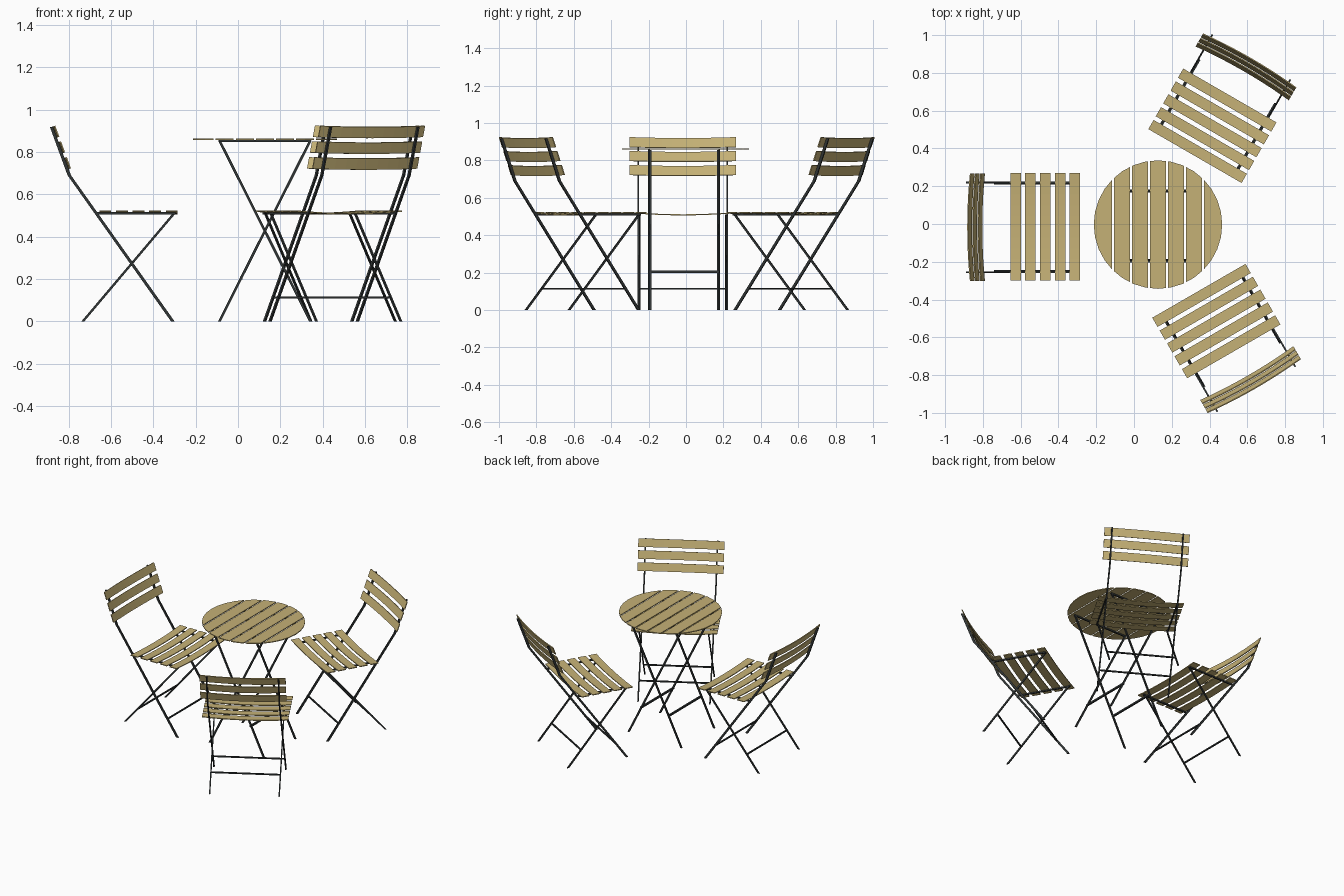
import bpy, bmesh, math
from mathutils import Vector, Matrix

if "Cube" in bpy.data.objects:
    bpy.data.objects.remove(bpy.data.objects["Cube"])

CENTRE = Vector((0.127, -0.003, 0))   # table centre, chairs are turned around it


def material(name, rgb):
    m = bpy.data.materials.new(name)
    m.diffuse_color = (*rgb, 1)
    m.use_nodes = True
    m.node_tree.nodes["Principled BSDF"].inputs["Base Color"].default_value = m.diffuse_color
    return m


WOOD = material("wood", (0.56, 0.44, 0.18))
METAL = material("dark_metal", (0.03, 0.035, 0.035))


def finish(bm, name, mat, angle=0.0):
    bmesh.ops.recalc_face_normals(bm, faces=bm.faces)
    me = bpy.data.meshes.new(name)
    bm.to_mesh(me)
    bm.free()
    me.materials.append(mat)
    ob = bpy.data.objects.new(name, me)
    bpy.context.collection.objects.link(ob)
    # parts are written in world position, then turned around the table
    ob.matrix_world = (Matrix.Translation(CENTRE) @ Matrix.Rotation(angle, 4, 'Z')
                       @ Matrix.Translation(-CENTRE))
    return ob


def loft(bm, rings):
    rows = [[bm.verts.new(p) for p in r] for r in rings]
    for a, b in zip(rows, rows[1:]):
        for k in range(4):
            j = (k + 1) % 4
            bm.faces.new((a[k], a[j], b[j], b[k]))
    bm.faces.new(rows[0])
    bm.faces.new(rows[-1][::-1])


def bar(bm, xz, y, depth, width):
    """Flat bar following points in the xz plane, with level ends."""
    rings = []
    for i, (x, z) in enumerate(xz):
        a, b = xz[max(i - 1, 0)], xz[min(i + 1, len(xz) - 1)]
        d = Vector((b[0] - a[0], 0, b[1] - a[1])).normalized()
        # horizontal cut for legs, square cut for level rails
        side = Vector((1 / abs(d.z), 0, 0)) if abs(d.z) > 0.3 else Vector((0, 0, 1))
        s, w, c = side * depth / 2, Vector((0, width / 2, 0)), Vector((x, y, z))
        rings.append([c - s - w, c + s - w, c + s + w, c - s + w])
    loft(bm, rings)


def rod(bm, x, z, y0, y1, size):
    h = size / 2
    loft(bm, [[Vector((x + a * h, y, z + b * h))
               for a, b in ((-1, -1), (1, -1), (1, 1), (-1, 1))] for y in (y0, y1)])


def slat(name, centre, u, n, width, length, sag, thick, angle):
    """Board along y, bowed towards n at both ends."""
    bm = bmesh.new()
    rings = []
    for i in range(11):
        t = i / 5 - 1
        p = centre + Vector((0, t * length / 2, 0)) + n * sag * t * t
        w, h = u * width / 2, n * thick / 2
        rings.append([p - w - h, p + w - h, p + w + h, p - w + h])
    loft(bm, rings)
    finish(bm, name, WOOD, angle)


def chair(tag, angle):
    yc, half = -0.018, 0.238
    foot, knee, top = (-0.308, 0), (-0.797, 0.69), (-0.881, 0.918)
    # long legs running up into the back posts
    bm = bmesh.new()
    for s in (-1, 1):
        bar(bm, [foot, knee, top], yc + s * half, 0.014, 0.009)
    finish(bm, tag + "_long_legs", METAL, angle)
    # short crossing legs
    bm = bmesh.new()
    for s in (-1, 1):
        bar(bm, [(-0.733, 0), (-0.30, 0.512)], yc + s * (half - 0.008), 0.011, 0.008)
    finish(bm, tag + "_short_legs", METAL, angle)
    # seat rails
    bm = bmesh.new()
    for s in (-1, 1):
        bar(bm, [(-0.67, 0.511), (-0.295, 0.511)], yc + s * half, 0.011, 0.009)
    finish(bm, tag + "_seat_rails", METAL, angle)
    # lower cross rods
    bm = bmesh.new()
    rod(bm, -0.388, 0.113, yc - half, yc + half, 0.009)
    rod(bm, -0.638, 0.113, yc - half + 0.008, yc + half - 0.008, 0.009)
    finish(bm, tag + "_cross_rods", METAL, angle)
    # seat slats
    for i in range(5):
        slat(f"{tag}_seat_slat_{i + 1}", Vector((-0.627 + i * 0.0785, yc + 0.003, 0.509)),
             Vector((1, 0, 0)), Vector((0, 0, 1)), 0.056, 0.57, 0.012, 0.006, angle)
    # backrest slats
    u = Vector((top[0] - knee[0], 0, top[1] - knee[1])).normalized()
    n = Vector((u.z, 0, -u.x))
    for i, z in enumerate((0.743, 0.818, 0.892)):
        x = knee[0] + (z - knee[1]) * u.x / u.z
        slat(f"{tag}_back_slat_{i + 1}", Vector((x, yc + 0.001, z)) + n * 0.001,
             u, n, 0.056, 0.57, 0.015, 0.006, angle)


for k, tag in enumerate(("left_chair", "front_chair", "rear_chair")):
    chair(tag, k * math.radians(120))

# round table top cut into seven boards
for i in range(-3, 4):
    bm = bmesh.new()
    bmesh.ops.create_circle(bm, cap_ends=True, segments=32, radius=0.34,
                            matrix=Matrix.Translation(CENTRE + Vector((0, 0, 0.857))))
    for s in (-1, 1):
        if i * s == 3:
            continue
        cut = CENTRE + Vector((i * 0.095 + s * 0.0425, 0, 0))
        bmesh.ops.bisect_plane(bm, geom=bm.verts[:] + bm.edges[:] + bm.faces[:],
                               plane_co=cut, plane_no=(s, 0, 0), clear_outer=True)
    ext = bmesh.ops.extrude_face_region(bm, geom=bm.faces[:], use_keep_orig=True)
    bmesh.ops.translate(bm, vec=(0, 0, 0.006),
                        verts=[v for v in ext["geom"] if isinstance(v, bmesh.types.BMVert)])
    finish(bm, f"table_board_{i + 4}", WOOD)

# table legs, top rails and cross bars
ty, th = -0.01, 0.188
bm = bmesh.new()
for s in (-1, 1):
    bar(bm, [(-0.088, 0), (0.342, 0.855)], ty + s * th, 0.012, 0.009)
    bar(bm, [(0.342, 0), (-0.088, 0.855)], ty + s * (th - 0.008), 0.012, 0.009)
finish(bm, "table_legs", METAL)
bm = bmesh.new()
for s in (-1, 1):
    bar(bm, [(-0.09, 0.852), (0.344, 0.852)], ty + s * th, 0.01, 0.009)
finish(bm, "table_top_rails", METAL)
bm = bmesh.new()
for x in (0.015, 0.239):
    rod(bm, x, 0.205, ty - th, ty + th, 0.012)
finish(bm, "table_cross_bars", METAL)
